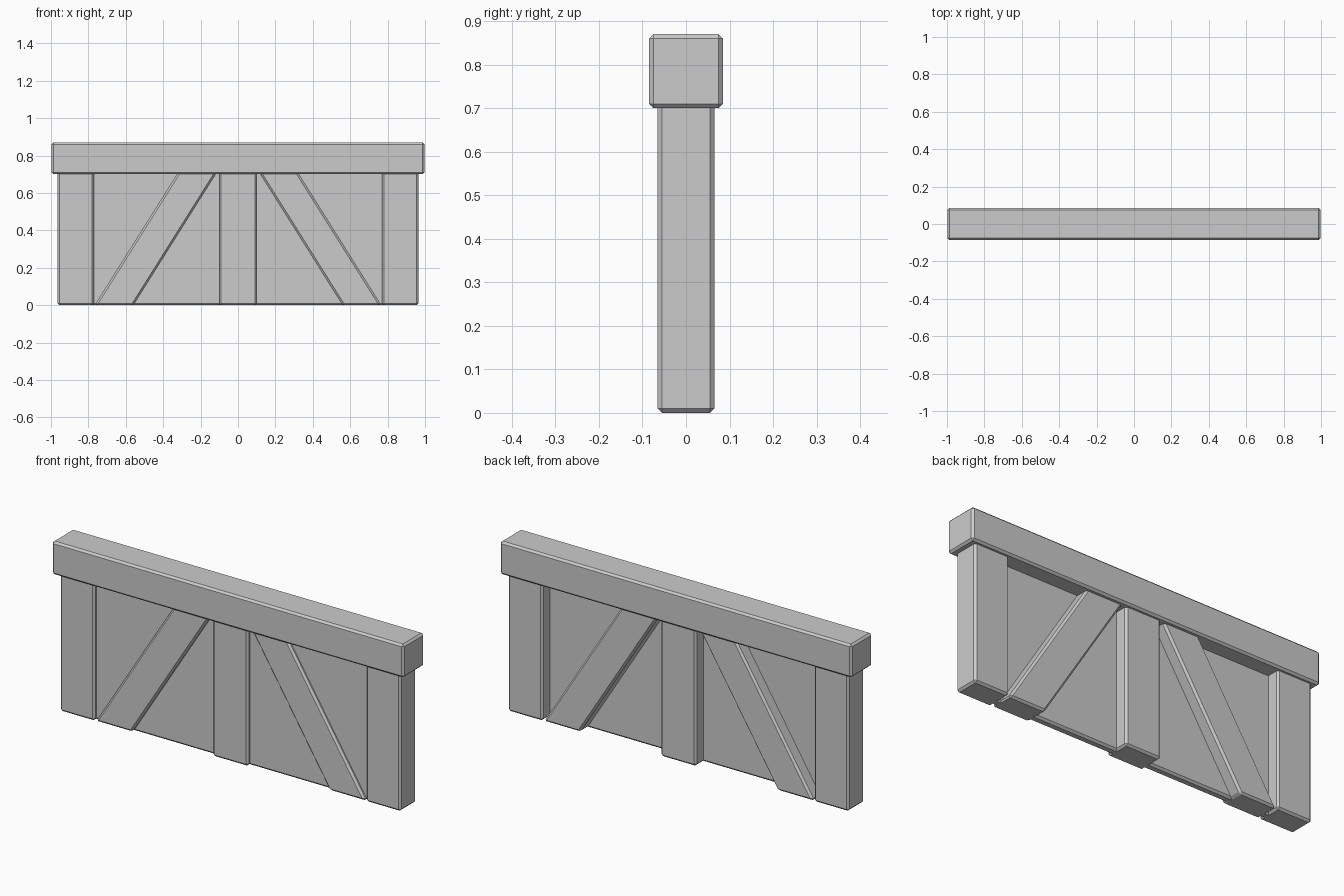
import bpy, bmesh

if "Cube" in bpy.data.objects:
    bpy.data.objects.remove(bpy.data.objects["Cube"])


def slab(name, outline, y0, y1, bevel=0.01):
    """Extrude an x-z outline from y0 to y1 and chamfer every edge."""
    bm = bmesh.new()
    face = bm.faces.new([bm.verts.new((x, y0, z)) for x, z in outline])
    ext = bmesh.ops.extrude_face_region(bm, geom=[face])
    moved = [v for v in ext["geom"] if isinstance(v, bmesh.types.BMVert)]
    bmesh.ops.translate(bm, verts=moved, vec=(0, y1 - y0, 0))
    bmesh.ops.recalc_face_normals(bm, faces=bm.faces[:])
    bmesh.ops.bevel(bm, geom=bm.edges[:], offset=bevel, segments=1,
                    profile=0.5, affect='EDGES')
    bmesh.ops.recalc_face_normals(bm, faces=bm.faces[:])
    mesh = bpy.data.meshes.new(name)
    bm.to_mesh(mesh)
    bm.free()
    obj = bpy.data.objects.new(name, mesh)
    bpy.context.collection.objects.link(obj)
    return obj


def rect(x0, x1, z0, z1):
    return [(x0, z0), (x1, z0), (x1, z1), (x0, z1)]


TOP = 0.73            # uprights run slightly into the top rail
SLOPE = 0.44 / 0.70   # lean of the diagonal braces

# Top rail
slab("top_rail", rect(-0.997, 0.997, 0.70, 0.87), -0.085, 0.085)

# Thin infill panel, set toward the front
slab("back_panel", rect(-0.90, 0.90, 0.0, TOP), -0.045, 0.0)

# Centre post
slab("centre_post", rect(-0.10, 0.10, 0.0, TOP), -0.065, 0.065)

# End posts and diagonal braces, mirrored left and right
for side, s in (("left", -1), ("right", 1)):
    slab(f"{side}_end_post",
         [(s * x, z) for x, z in rect(0.77, 0.965, 0.0, TOP)], -0.065, 0.065)
    brace = [(0.56, 0.0), (0.765, 0.0),
             (0.765 - SLOPE * TOP, TOP), (0.56 - SLOPE * TOP, TOP)]
    slab(f"{side}_brace", [(s * x, z) for x, z in brace], -0.062, 0.062)
